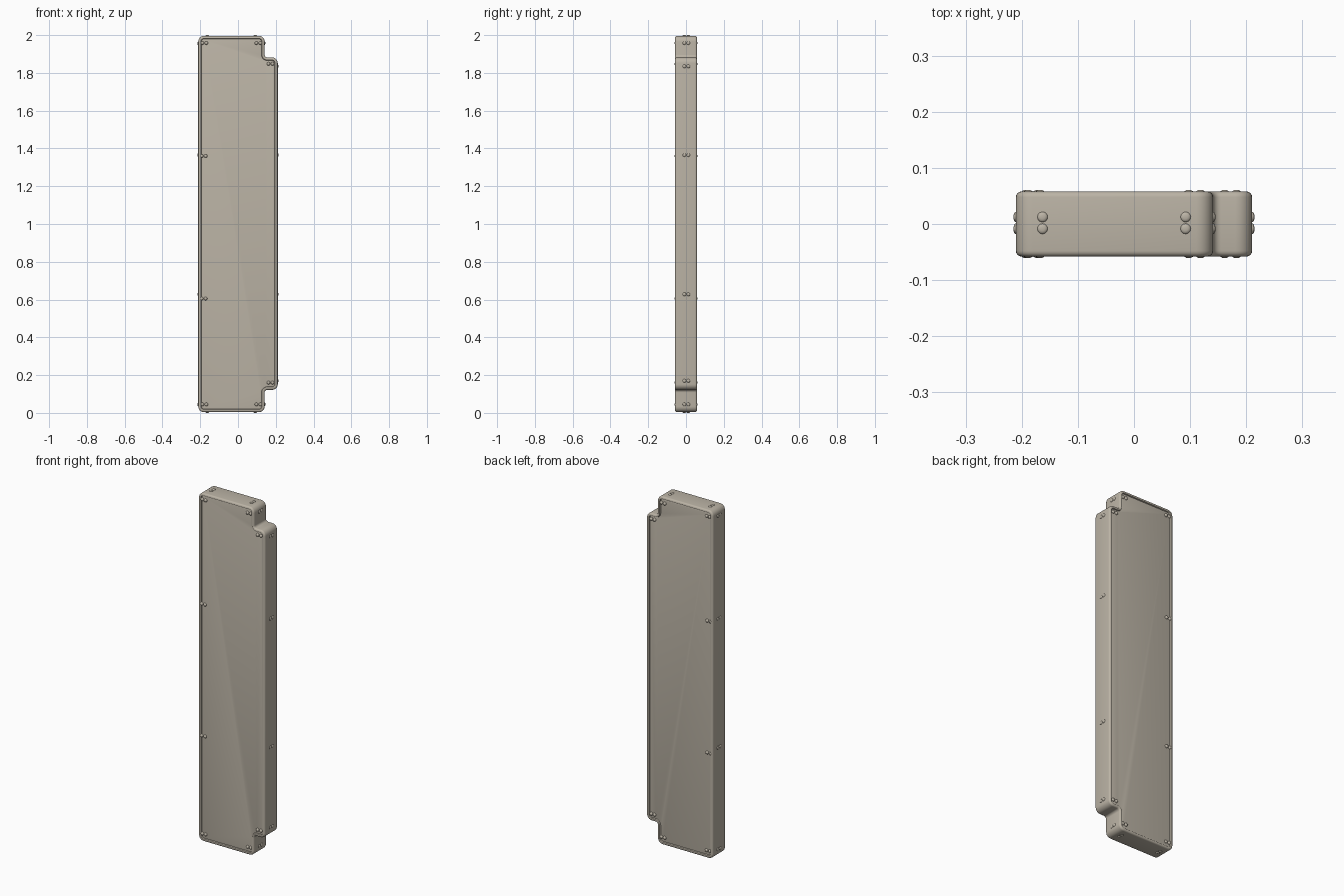
import bpy, bmesh, math
from mathutils import Vector

if "Cube" in bpy.data.objects:
    bpy.data.objects.remove(bpy.data.objects["Cube"])

mat = bpy.data.materials.new("warm_grey_paint")
mat.diffuse_color = (0.50, 0.455, 0.38, 1)
mat.use_nodes = True
mat.node_tree.nodes["Principled BSDF"].inputs["Base Color"].default_value = mat.diffuse_color

# Notched outline (x, z), counter-clockwise
X, NX, Z0, Z1, N0, N1 = 0.2105, 0.141, 0.004, 1.996, 0.122, 1.882
CORNERS = [Vector(p) for p in [(-X, Z0), (NX, Z0), (NX, N0), (X, N0),
                               (X, N1), (NX, N1), (NX, Z1), (-X, Z1)]]
HALF = 0.058


def outline(d, seg=6):
    """Rounded outline moved inward by d, always the same point count."""
    pts = []
    n = len(CORNERS)
    for i, p in enumerate(CORNERS):
        e1 = (p - CORNERS[i - 1]).normalized()
        e2 = (CORNERS[(i + 1) % n] - p).normalized()
        n1, n2 = Vector((e1.y, -e1.x)), Vector((e2.y, -e2.x))
        s = 1 if e1.cross(e2) > 0 else -1
        r0 = 0.03 if s > 0 else 0.014
        c = p - s * r0 * (n1 + n2)
        r = r0 - s * d
        for k in range(seg + 1):
            a = math.pi / 2 * k / seg
            pts.append(c + s * r * (n1 * math.cos(a) + n2 * math.sin(a)))
    return pts


def finish(bm, name, angle):
    bmesh.ops.recalc_face_normals(bm, faces=bm.faces)
    me = bpy.data.meshes.new(name)
    bm.to_mesh(me)
    bm.free()
    me.materials.append(mat)
    ob = bpy.data.objects.new(name, me)
    bpy.context.collection.objects.link(ob)
    bpy.ops.object.select_all(action='DESELECT')
    ob.select_set(True)
    bpy.context.view_layer.objects.active = ob
    bpy.ops.object.shade_smooth_by_angle(angle=math.radians(angle))
    return ob


# Body: rounded shell with a raised rim around a sunken panel on both faces
half = [(0.021, HALF - 0.006), (0.017, HALF - 0.007), (0.0145, HALF - 0.001), (0.012, HALF)]
for k in range(5):
    a = math.pi / 2 * k / 4
    half.append((0.010 * (1 - math.sin(a)), HALF - 0.010 * (1 - math.cos(a))))
layers = [(d, -y) for d, y in half] + [(d, y) for d, y in reversed(half)]
bm = bmesh.new()
rings = [[bm.verts.new((p.x, y, p.y)) for p in outline(d)] for d, y in layers]
for a, b in zip(rings, rings[1:]):
    for i in range(len(a)):
        j = (i + 1) % len(a)
        bm.faces.new((a[i], a[j], b[j], b[i]))
bm.faces.new(rings[0])
bm.faces.new(rings[-1])
finish(bm, "panel_body", 35)


# Rivets: low domes set in pairs
def rivet_pairs(name, spots, normal, along, r=0.0095, h=0.0045):
    nv, u = Vector(normal), Vector(along)
    w = nv.cross(u)
    bm = bmesh.new()
    for spot in spots:
        for s in (-1, 1):
            c = Vector(spot) + u * s * 0.0105
            rows = []
            for rad, up in ((1, -0.3), (0.95, 0.3), (0.75, 0.75), (0.4, 1)):
                rows.append([bm.verts.new(c + nv * h * up + r * rad * (
                    u * math.cos(t * math.pi / 6) + w * math.sin(t * math.pi / 6)))
                    for t in range(12)])
            for a, b in zip(rows, rows[1:]):
                for i in range(12):
                    j = (i + 1) % 12
                    bm.faces.new((a[i], a[j], b[j], b[i]))
            bm.faces.new(rows[-1])
    return finish(bm, name, 50)


face_spots = [(-0.178, 1.958), (-0.182, 1.36), (-0.182, 0.605), (-0.178, 0.045),
              (0.108, 1.958), (0.172, 1.848), (0.172, 0.16), (0.108, 0.045)]
for side, name in ((-1, "front_rivets"), (1, "back_rivets")):
    rivet_pairs(name, [(x, side * (HALF - 0.005), z) for x, z in face_spots],
                (0, side, 0), (1, 0, 0), h=0.0075)

rivet_pairs("right_rivets",
            [(X, 0.002, z) for z in (1.835, 1.365, 0.628, 0.17)] +
            [(NX, 0.002, z) for z in (1.958, 0.045)], (1, 0, 0), (0, 1, 0), h=0.004)
rivet_pairs("left_rivets", [(-X, 0.002, z) for z in (1.955, 1.365, 0.628, 0.045)],
            (-1, 0, 0), (0, 1, 0), h=0.004)
rivet_pairs("top_rivets", [(x, 0.002, Z1) for x in (-0.163, 0.092)],
            (0, 0, 1), (0, 1, 0), h=0.004)
rivet_pairs("bottom_rivets", [(x, 0.002, Z0) for x in (-0.163, 0.092)],
            (0, 0, -1), (0, 1, 0), h=0.004)
